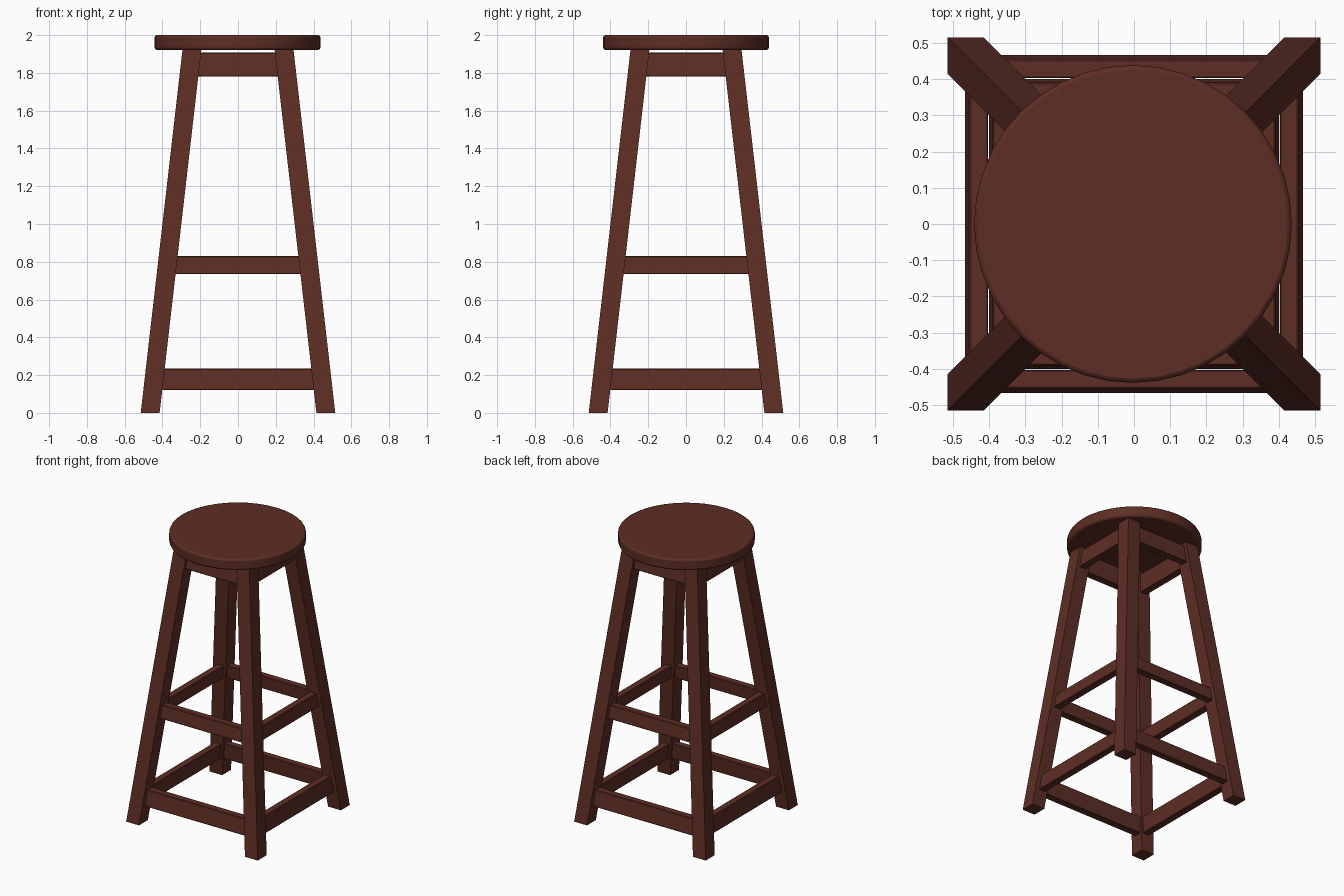
import bpy, bmesh, math

if "Cube" in bpy.data.objects:
    bpy.data.objects.remove(bpy.data.objects["Cube"])

wood = bpy.data.materials.new("dark red brown wood")
wood.diffuse_color = (0.11, 0.027, 0.018, 1)
wood.use_nodes = True
wood.node_tree.nodes["Principled BSDF"].inputs["Base Color"].default_value = wood.diffuse_color


def leg_centre(z):
    # distance of the leg axis from the x and y planes at height z
    return 0.465 - 0.115 * z


def finish(name, bm, bevel, segments=1):
    bmesh.ops.recalc_face_normals(bm, faces=bm.faces)
    me = bpy.data.meshes.new(name)
    bm.to_mesh(me)
    bm.free()
    me.materials.append(wood)
    ob = bpy.data.objects.new(name, me)
    bpy.context.collection.objects.link(ob)
    if bevel:
        mod = ob.modifiers.new("soft edges", 'BEVEL')
        mod.width = bevel
        mod.segments = segments
        mod.limit_method = 'ANGLE'
        mod.angle_limit = math.radians(40)
    return ob


def sheared_box(name, z0, z1, place, bevel):
    # place maps unit-cube corner (-1..1) and height to x, y
    bm = bmesh.new()
    bmesh.ops.create_cube(bm, size=2)
    for v in bm.verts:
        z = z1 if v.co.z > 0 else z0
        x, y = place(v.co.x, v.co.y, z)
        v.co = (x, y, z)
    return finish(name, bm, bevel)


# round seat with softened rims
bm = bmesh.new()
bmesh.ops.create_cone(bm, cap_ends=True, segments=40, radius1=0.439, radius2=0.439, depth=0.078)
bmesh.ops.translate(bm, verts=bm.verts, vec=(-0.003, 0, 1.961))
seat = finish("seat", bm, 0.012, 2)
bpy.context.view_layer.objects.active = seat
seat.select_set(True)
bpy.ops.object.shade_smooth_by_angle(angle=math.radians(35))

# four splayed legs
for sx, side in ((-1, "left"), (1, "right")):
    for sy, end in ((-1, "front"), (1, "back")):
        sheared_box(f"{end}_{side}_leg", 0, 1.925,
                    lambda x, y, z: (sx * leg_centre(z) + x * 0.05, sy * leg_centre(z) + y * 0.05), 0)

# three levels of rails, leaning with the legs
levels = (("lower_stretcher", 0.12, 0.235, -0.009), ("middle_stretcher", 0.735, 0.83, -0.005), ("apron", 1.78, 1.907, 0.0))
for label, z0, z1, offset in levels:
    for side, angle in (("back", 0), ("left", 90), ("front", 180), ("right", 270)):
        c, s = round(math.cos(math.radians(angle))), round(math.sin(math.radians(angle)))

        def place(x, y, z):
            u = x * (leg_centre(z) - 0.01)
            v = leg_centre(z) + offset + y * 0.026
            return c * u - s * v, s * u + c * v
        sheared_box(f"{side}_{label}", z0, z1, place, 0.004)
